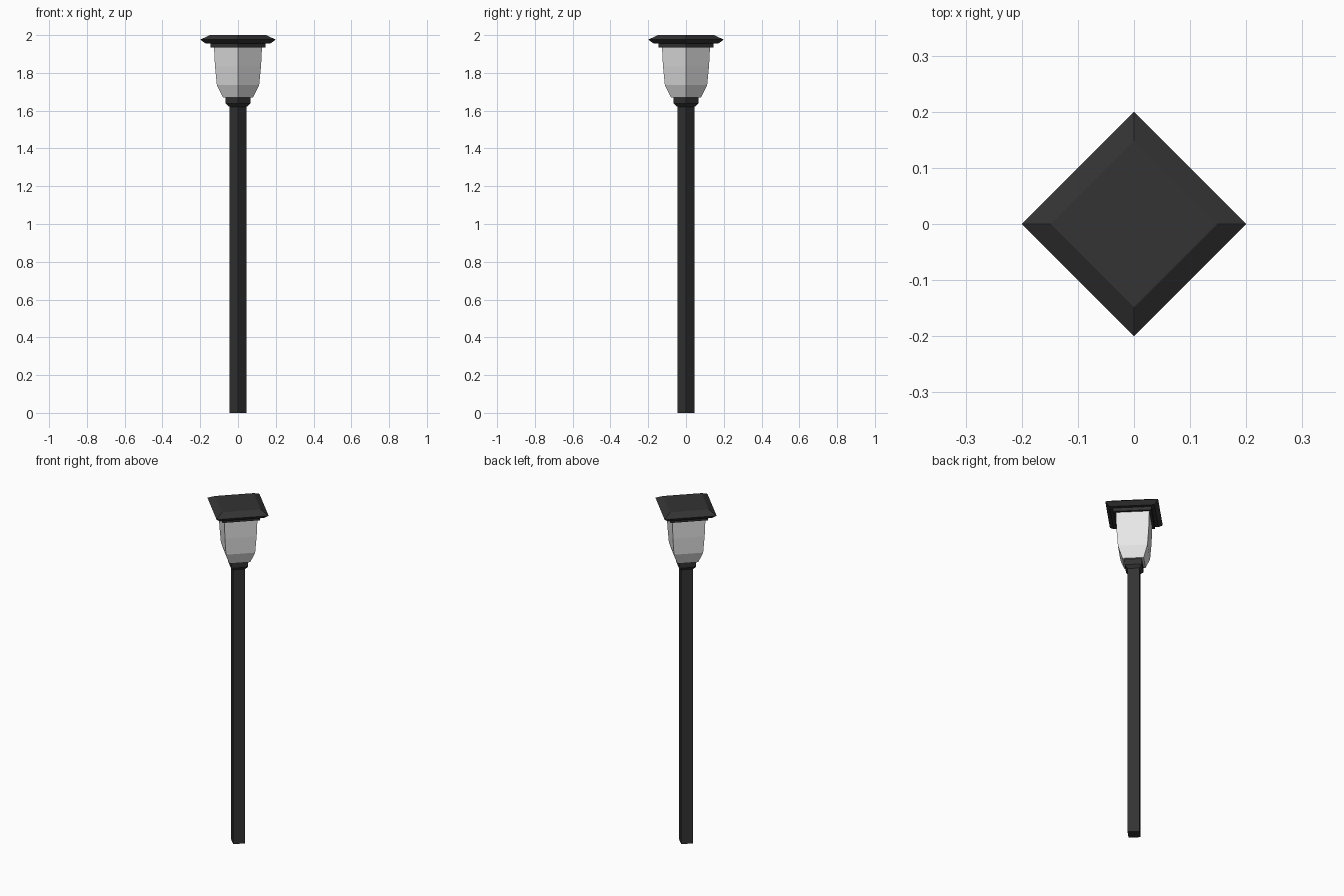
import bpy
import bmesh
import math

cube = bpy.data.objects.get("Cube")
if cube:
    bpy.data.objects.remove(cube, do_unlink=True)


def make_material(name, value):
    mat = bpy.data.materials.new(name)
    mat.use_nodes = True
    colour = (value, value, value, 1)
    mat.diffuse_color = colour
    mat.node_tree.nodes["Principled BSDF"].inputs["Base Color"].default_value = colour
    return mat


def square_loft(name, profile, mat):
    """Stack four-sided rings, corners on the axes, from (radius, height) pairs."""
    bm = bmesh.new()
    rings = []
    for radius, z in profile:
        angles = [i * math.pi / 2 for i in range(4)]
        rings.append([bm.verts.new((radius * math.cos(a), radius * math.sin(a), z))
                      for a in angles])
    for low, high in zip(rings, rings[1:]):
        for i in range(4):
            j = (i + 1) % 4
            bm.faces.new((low[i], low[j], high[j], high[i]))
    bm.faces.new(rings[0][::-1])
    bm.faces.new(rings[-1])
    mesh = bpy.data.meshes.new(name)
    bm.to_mesh(mesh)
    bm.free()
    mesh.materials.append(mat)
    obj = bpy.data.objects.new(name, mesh)
    bpy.context.collection.objects.link(obj)
    return obj


black = make_material("black metal", 0.033)
white = make_material("frosted glass", 0.8)

# Post and the flared collar on top of it
square_loft("post", [(0.045, 0), (0.045, 1.63)], black)
square_loft("collar", [(0.045, 1.62), (0.065, 1.637), (0.065, 1.672)], black)

# Tapered lamp shade
square_loft("lamp_shade", [(0.08, 1.67), (0.112, 1.735), (0.122, 1.835), (0.127, 1.937)], white)

# Stepped cap with a sloped rim
square_loft("cap_step", [(0.145, 1.935), (0.145, 1.958)], black)
square_loft("cap", [(0.17, 1.955), (0.2, 1.976), (0.148, 2.0)], black)
